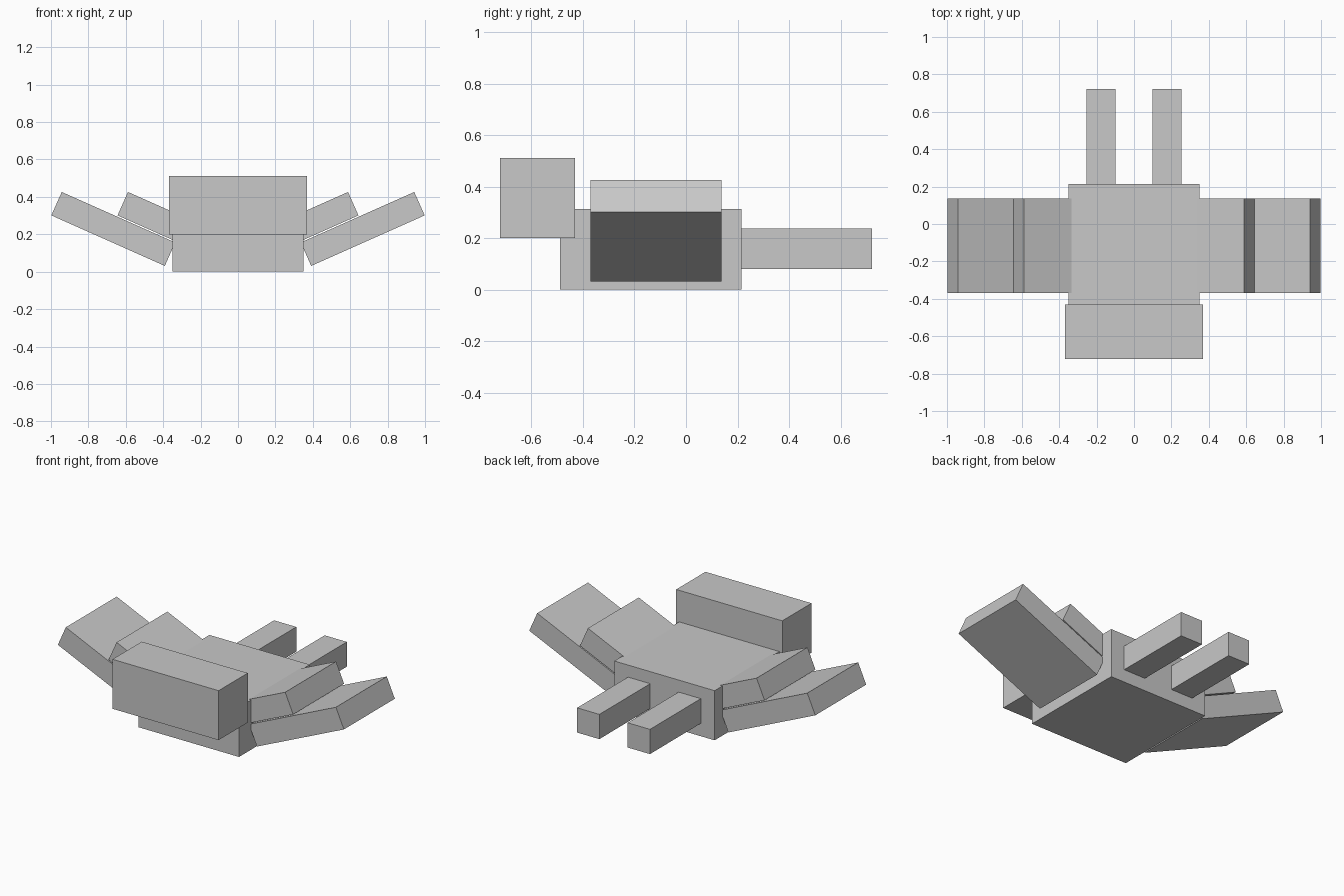
import bpy
import math
from mathutils import Matrix, Vector

cube = bpy.data.objects.get("Cube")
if cube:
    bpy.data.objects.remove(cube, do_unlink=True)

grey = bpy.data.materials.new("plain_grey")
grey.use_nodes = True
colour = (0.58, 0.58, 0.58, 1)
grey.diffuse_color = colour
grey.node_tree.nodes["Principled BSDF"].inputs["Base Color"].default_value = colour


def box(name, low, high, transform=Matrix()):
    """Flat-shaded box between two corners, then moved by a transform."""
    low, high = Vector(low), Vector(high)
    bpy.ops.mesh.primitive_cube_add(size=1)
    obj = bpy.context.object
    obj.name = name
    obj.data.transform(transform @ Matrix.Translation((low + high) / 2)
                       @ Matrix.Diagonal((high - low).to_4d()))
    obj.data.materials.append(grey)
    return obj


def flipper(name, side, tip, length):
    """Slab rising outwards, placed by its lower outer edge."""
    obj = box(name, (-length, -0.37, 0), (0, 0.137, 0.137),
              Matrix.Translation((tip[0], 0, tip[1]))
              @ Matrix.Rotation(math.radians(-24), 4, 'Y'))
    if side < 0:
        obj.data.transform(Matrix.Diagonal((-1, 1, 1, 1)))
        obj.data.flip_normals()


# Body and the wide head block
box("body", (-0.35, -0.49, 0), (0.35, 0.215, 0.313))
box("head", (-0.37, -0.722, 0.2), (0.37, -0.431, 0.512))

# Paired flippers and rear legs
for label, side in (("left", 1), ("right", -1)):
    flipper(label + "_lower_flipper", side, (0.998, 0.301), 0.664)
    flipper(label + "_upper_flipper", side, (0.644, 0.301), 0.36)
    inner, outer = sorted((side * 0.099, side * 0.254))
    box(label + "_rear_leg", (inner, 0.2, 0.081), (outer, 0.722, 0.237))
